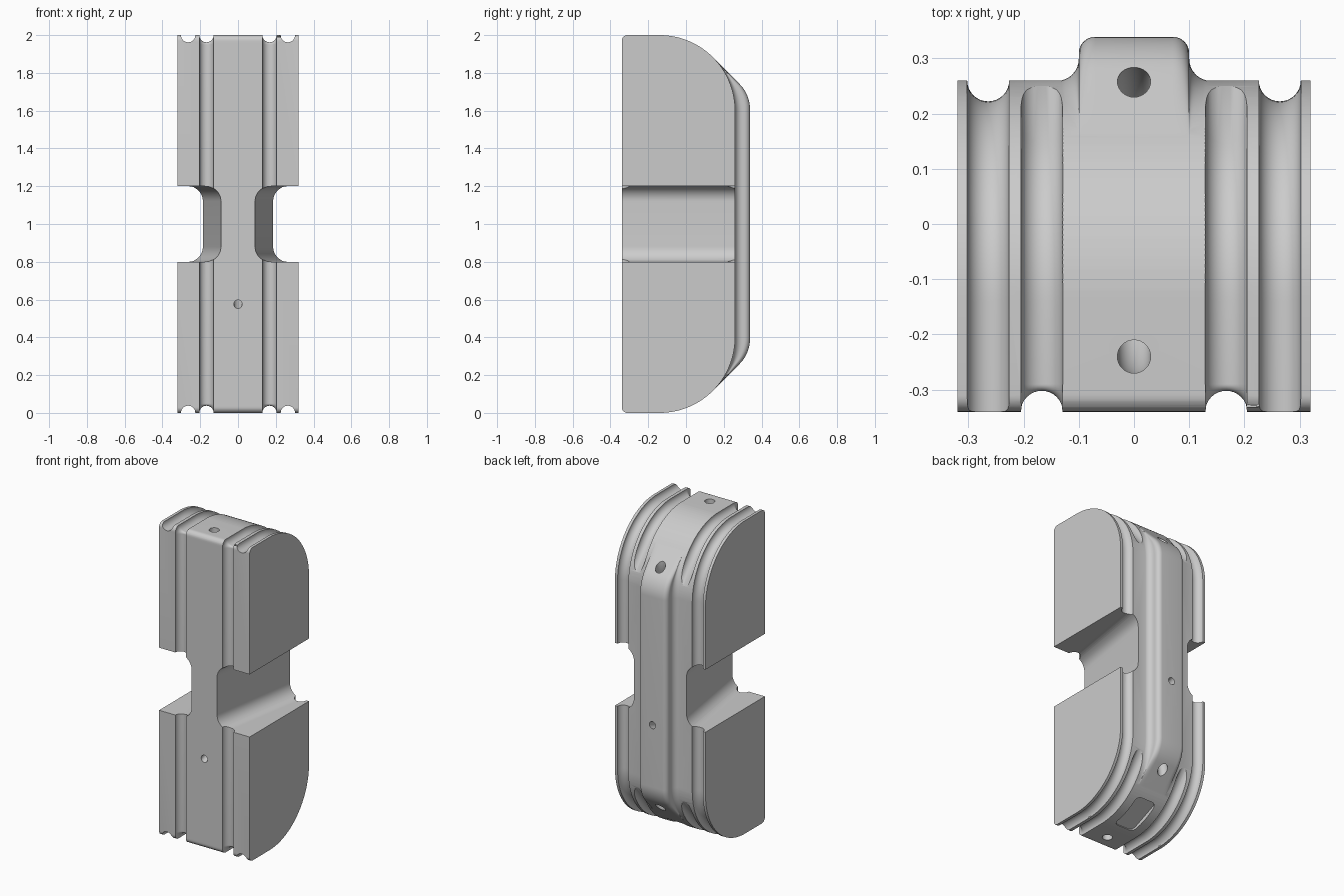
import bpy, bmesh
from math import sin, cos, radians, hypot, atan2, pi

old = bpy.data.objects.get("Cube")
if old:
    bpy.data.objects.remove(old, do_unlink=True)

grey = bpy.data.materials.new("plain_grey")
grey.use_nodes = True
grey.diffuse_color = (0.6, 0.6, 0.6, 1)
grey.node_tree.nodes["Principled BSDF"].inputs["Base Color"].default_value = (0.6, 0.6, 0.6, 1)

ARC_Y, ARC_Z, ARC_R = -0.14, 1.6, 0.4   # large rounded end of the side profile


def arc(cu, cv, r, a0, a1, n):
    steps = [radians(a0 + (a1 - a0) * i / n) for i in range(n + 1)]
    return [(cu + r * cos(a), cv + r * sin(a)) for a in steps]


def with_mirror(upper):
    """Continue a (y, z) path with its copy reflected about z = 1."""
    return upper + [(y, 2 - z) for y, z in reversed(upper)]


def loft(name, rings):
    """Closed solid through rings with equal point counts."""
    bm = bmesh.new()
    loops = [[bm.verts.new(p) for p in ring] for ring in rings]
    n = len(loops[0])
    for a, b in zip(loops, loops[1:]):
        for i in range(n):
            j = (i + 1) % n
            bm.faces.new((a[i], a[j], b[j], b[i]))
    bm.faces.new(loops[0])
    bm.faces.new(loops[-1])
    bmesh.ops.recalc_face_normals(bm, faces=bm.faces)
    mesh = bpy.data.meshes.new(name)
    bm.to_mesh(mesh)
    bm.free()
    obj = bpy.data.objects.new(name, mesh)
    bpy.context.collection.objects.link(obj)
    return obj


def tube(name, path, r, x=0.0, sides=32):
    """Round tube along a (y, z) path at a fixed x."""
    rings = []
    for i, (y, z) in enumerate(path):
        p, q = path[max(i - 1, 0)], path[min(i + 1, len(path) - 1)]
        dy, dz = q[0] - p[0], q[1] - p[1]
        d = hypot(dy, dz)
        ny, nz = -dz / d, dy / d
        ring = []
        for k in range(sides):
            a = 2 * pi * k / sides
            ring.append((x + r * cos(a), y + ny * r * sin(a), z + nz * r * sin(a)))
        rings.append(ring)
    return loft(name, rings)


def combine(target, other, operation):
    mod = target.modifiers.new("combine", "BOOLEAN")
    mod.operation, mod.object, mod.solver = operation, other, "EXACT"
    graph = bpy.context.evaluated_depsgraph_get()
    mesh = bpy.data.meshes.new_from_object(target.evaluated_get(graph))
    target.modifiers.clear()
    target.data = mesh
    bpy.data.objects.remove(other, do_unlink=True)


# Body: side profile extruded across the width
profile = with_mirror(arc(-0.31, 1.97, 0.03, 180, 90, 8)
                      + arc(ARC_Y, ARC_Z, ARC_R, 90, 0, 32))
body = loft("body", [[(x, y, z) for y, z in profile] for x in (-0.32, 0.32)])

# Back ridge: section raised off the body, fading out on sloping ends
half = arc(0.14, 0.04, 0.04, 270, 180, 8) + arc(0.07, 0.05, 0.03, 0, 90, 8)
section = [(x, h / 0.08) for x, h in half]
section += [(-x, u) for x, u in reversed(section)]
slope = [(0.143 + 0.14 * i / 12, 1.883 - 0.14 * i / 12) for i in range(12)]
crest = slope + arc(0.147, 1.606, 0.193, 45, 0, 12)
stations = []
for y, z in with_mirror(crest):
    up = 1 if z > 1 else -1
    cz = min(max(z, 2 - ARC_Z), ARC_Z)
    a = atan2(z - cz, y - ARC_Y)
    height = hypot(y - ARC_Y, z - cz) - ARC_R
    levels = [(0.14, -0.06)] + [(x, u * height - 0.001) for x, u in section] + [(-0.14, -0.06)]
    stations.append([(x, ARC_Y + (ARC_R + h) * cos(a), cz + (ARC_R + h) * sin(a))
                     for x, h in levels])
combine(body, loft("back_ridge", stations), "UNION")

# Grooves: the outer pair wraps top, back and bottom; the inner pair wraps the front
outer_path = with_mirror([(-0.5, 2)] + arc(ARC_Y, ARC_Z, ARC_R, 90, 0, 32))
leave = radians(38)
exit_point = (ARC_Y + ARC_R * cos(leave) + 0.25 * sin(leave),
              ARC_Z + ARC_R * sin(leave) - 0.25 * cos(leave))
inner_path = with_mirror([exit_point] + arc(ARC_Y, ARC_Z, ARC_R, 38, 90, 20)
                         + arc(-0.29, 1.95, 0.05, 90, 180, 8))
for side in (-1, 1):
    combine(body, tube("outer_groove", outer_path, 0.038, side * 0.264), "DIFFERENCE")
    combine(body, tube("inner_groove", inner_path, 0.038, side * 0.167), "DIFFERENCE")

    # Waist notch: filleted floor, deeper towards the front
    rings = []
    for y in (-0.5, 0.5):
        floor = 0.09 + (y + 0.34) * 0.16
        curve = arc(floor + 0.08, 1.12, 0.08, 90, 180, 12)
        outline = with_mirror([(0.6, 1.2)] + curve)
        rings.append([(side * x, y, z) for x, z in outline])
    combine(body, loft("waist_notch", rings), "DIFFERENCE")

# Cord tunnels: a U-shaped passage in each end
upper = [(-0.24, 2.1)] + arc(0.01, 1.8, 0.25, 180, 360, 32) + [(0.26, 2.1)]
for path in (upper, [(y, 2 - z) for y, z in upper]):
    combine(body, tube("cord_tunnel", path, 0.03), "DIFFERENCE")

# Small cross hole sloping from front to back
combine(body, tube("cross_hole", [(-0.4, 0.556), (0.4, 0.809)], 0.022), "DIFFERENCE")

# Shallow rounded pocket on the lower curve
corner = arc(0.04, 0.085, 0.03, 0, 90, 6)
right = corner + [(-u, v) for u, v in reversed(corner)]
outline = right + [(-u, -v) for u, v in right]
tilt = radians(-67)
pocket = []
for d in (0.375, 0.46):
    pocket.append([(u, ARC_Y + d * cos(tilt) - v * sin(tilt),
                    2 - ARC_Z + d * sin(tilt) + v * cos(tilt)) for u, v in outline])
combine(body, loft("pocket", pocket), "DIFFERENCE")

# Finish: one colour, smooth curves with sharp edges kept
body.data.materials.clear()
body.data.materials.append(grey)
for face in body.data.polygons:
    face.material_index = 0
for obj in bpy.context.selected_objects:
    obj.select_set(False)
bpy.context.view_layer.objects.active = body
body.select_set(True)
bpy.ops.object.shade_smooth_by_angle(angle=radians(30))
